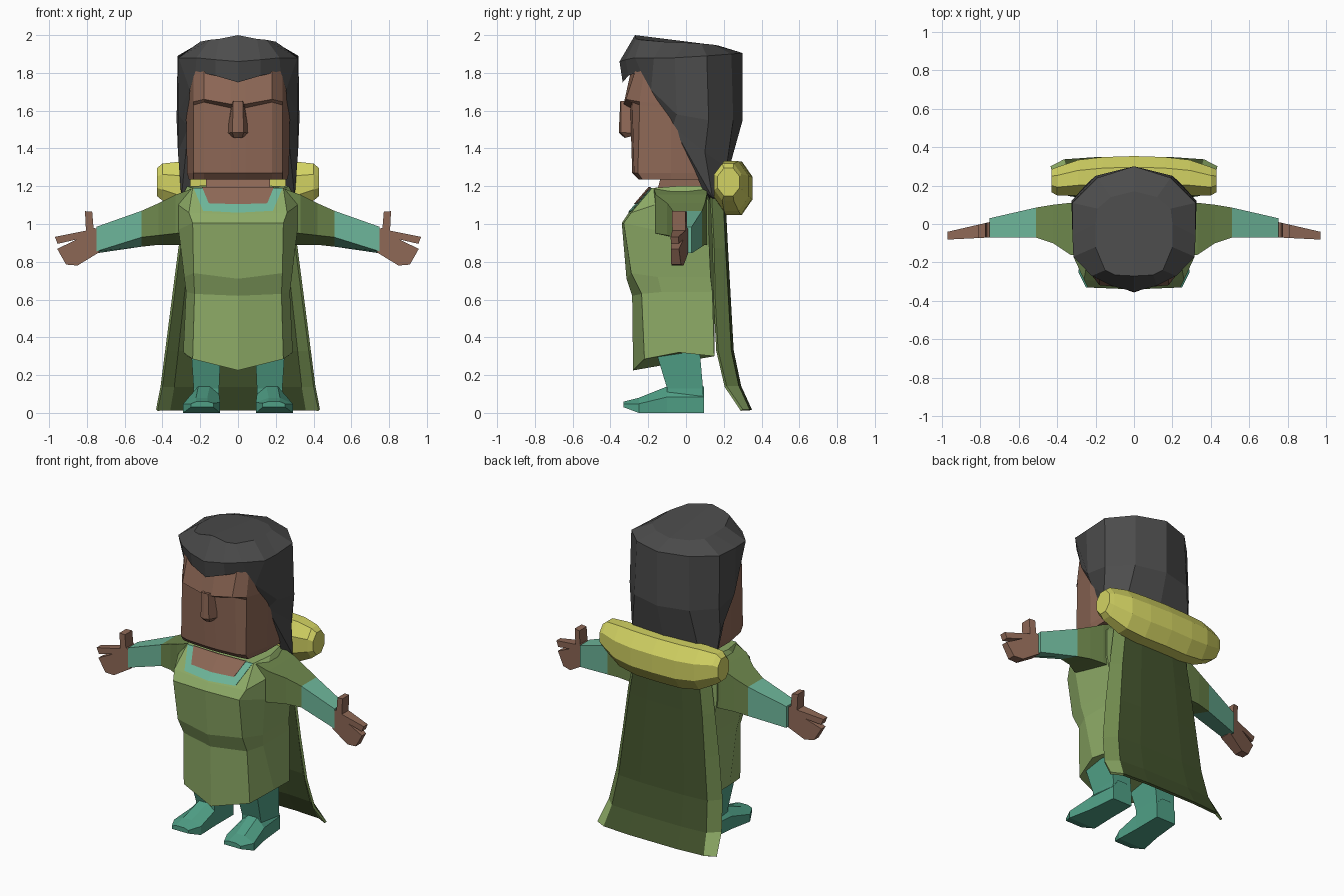
import bpy, bmesh, math


def material(name, rgb):
    m = bpy.data.materials.new(name)
    m.diffuse_color = (*rgb, 1)
    return m


SKIN = material("skin brown", (.27, .138, .093))
HAIR = material("charcoal hair", (.072, .072, .072))
GREEN = material("tunic green", (.27, .41, .135))
OLIVE = material("sleeve olive", (.16, .25, .075))
DARK = material("cape dark green", (.058, .09, .027))
TEAL = material("boot teal", (.08, .35, .24))
CUFF = material("cuff teal", (.155, .47, .325))
YELLOW = material("hood yellow", (.65, .65, .125))


def loft(name, rings, mats, closed=True, caps=(True, True), rule=None, thick=0):
    """Skin rings of points, mirror the result in x, weld the seam."""
    bm = bmesh.new()
    vs = [[bm.verts.new(p) for p in r] for r in rings]
    n = len(rings[0])
    for a, b in zip(vs, vs[1:]):
        for i in range(n if closed else n - 1):
            j = (i + 1) % n
            bm.faces.new((a[i], a[j], b[j], b[i]))
    for use, ring in zip(caps, (vs[0], vs[-1])):
        if use:
            bm.faces.new(ring)
    dup = bmesh.ops.duplicate(bm, geom=bm.verts[:] + bm.edges[:] + bm.faces[:])["geom"]
    for v in dup:
        if isinstance(v, bmesh.types.BMVert):
            v.co.x *= -1
    bmesh.ops.remove_doubles(bm, verts=bm.verts[:], dist=.0005)
    bmesh.ops.dissolve_degenerate(bm, edges=bm.edges[:], dist=.0005)
    bmesh.ops.recalc_face_normals(bm, faces=bm.faces[:])
    if rule:
        for f in bm.faces:
            f.material_index = rule(f.calc_center_median())
    me = bpy.data.meshes.new(name)
    bm.to_mesh(me)
    bm.free()
    for m in mats:
        me.materials.append(m)
    ob = bpy.data.objects.new(name, me)
    bpy.context.collection.objects.link(ob)
    if thick:
        s = ob.modifiers.new("thickness", "SOLIDIFY")
        s.thickness, s.offset = thick, 0
    return ob


def box_ring(x0, x1, y0, y1, z):
    return [(x0, y0, z), (x1, y0, z), (x1, y1, z), (x0, y1, z)]


# Head: half outlines from front centre to back centre, chin to crown
def head_ring(z, yc, yb, yo, w=.275, dz=0):
    return [(0, yc, z), (.04, yc, z), (.18, yb, z + dz), (.235, yo, z + dz * .5),
            (w, -.08, z), (.26, .14, z), (0, .18, z)]


loft("head", [
    head_ring(1.235, -.25, -.24, -.23, .26), head_ring(1.27, -.285, -.275, -.255, .27),
    head_ring(1.615, -.295, -.285, -.245, dz=.03), head_ring(1.635, -.33, -.318, -.247, dz=.025),
    head_ring(1.84, -.285, -.26, -.215)], [SKIN], closed=False)

# Nose
loft("nose", [
    [(0, -.348, 1.65), (.025, -.345, 1.65), (.035, -.27, 1.65)],
    [(0, -.356, 1.485), (.03, -.345, 1.485), (.06, -.27, 1.48)],
    [(0, -.325, 1.455), (.022, -.32, 1.457), (.045, -.27, 1.47)]], [SKIN], closed=False)

# Neck
loft("neck", [[(0, y0, z), (.17, y0, z), (.17, .12, z), (0, .12, z)]
              for z, y0 in ((1.15, -.16), (1.26, -.13))], [SKIN], closed=False)

# Hair: rows from crown to tips; front columns end early at the hairline
fringe = [(0, -.335, 1.75), (.12, -.305, 1.785), (.225, -.24, 1.81), (.255, -.185, 1.71)]
loft("hair", [
    [(0, -.27, 2.0), (.1, -.265, 1.98), (.15, -.24, 1.975), (.2, -.12, 1.965), (.2, .0, 1.96),
     (.19, .08, 1.955), (.12, .14, 1.95), (0, .17, 1.945)],
    [(0, -.352, 1.86), (.12, -.32, 1.87), (.22, -.27, 1.88), (.315, -.17, 1.88),
     (.32, -.06, 1.88), (.32, .11, 1.89), (.19, .24, 1.9), (0, .3, 1.905)],
    fringe + [(.318, -.05, 1.58), (.325, .12, 1.55), (.2, .25, 1.55), (0, .3, 1.55)],
    fringe + [(.262, -.07, 1.515), (.318, .10, 1.38), (.24, .215, 1.3), (0, .23, 1.3)],
    fringe + [(.262, -.07, 1.515), (.30, .14, 1.14), (.22, .2, 1.13), (0, .2, 1.15)],
    fringe + [(.262, -.07, 1.515), (.25, .09, 1.18), (.17, .13, 1.12), (0, .13, 1.12)],
], [HAIR], closed=False, caps=(True, False))

# Tunic body and skirt
loft("tunic", [
    [(0, -.19, 1.19), (.24, -.18, 1.19), (.27, -.05, 1.2), (.24, .09, 1.2), (0, .12, 1.21)],
    [(0, -.31, 1.05), (.26, -.29, 1.06), (.315, -.17, 1.1), (.31, .12, 1.12), (0, .15, 1.12)],
    [(0, -.34, 1.005), (.24, -.33, 1.005), (.315, -.17, .97), (.31, .12, .95), (0, .15, .95)],
    [(0, -.315, .71), (.235, -.29, .74), (.285, -.15, .72), (.28, .13, .72), (0, .15, .72)],
    [(0, -.285, .62), (.23, -.235, .63), (.275, -.13, .64), (.275, .14, .64), (0, .15, .64)],
    [(0, -.28, .225), (.24, -.22, .285), (.29, -.04, .32), (.27, .15, .3), (0, .15, .3)],
], [GREEN], closed=False)


# Neckline plates lying on the chest slope
def neckline(name, outline, lift, mat):
    rings = []
    for dy in (lift, lift - .006):
        rings.append([(x, -.31 + (z - 1.05) * .857 + x * .05 - dy, z) for x, z in outline])
    loft(name, rings, [mat])


neckline("collar", [(0, 1.19), (0, 1.06), (.185, 1.07), (.235, 1.19)], .008, CUFF)
neckline("bare_chest", [(0, 1.195), (0, 1.105), (.155, 1.11), (.19, 1.195)], .014, SKIN)


# Sleeves with teal cuffs: (x, front y, back y, top z, front bottom z, back bottom z)
def arm_ring(x, y0, y1, z1, z0, zb):
    return [(x, y0, z1), (x, y1, z1), (x, y1, zb), (x, y0, z0)]


loft("sleeves", [
    arm_ring(.25, -.17, .11, 1.185, .96, .89), arm_ring(.33, -.16, .11, 1.155, .95, .89),
    arm_ring(.42, -.1, .1, 1.11, .94, .89), arm_ring(.51, -.07, .085, 1.07, .93, .88),
    arm_ring(.75, -.07, .03, .985, .855, .845)],
    [OLIVE, CUFF], rule=lambda c: int(abs(c.x) > .55))

# Hands: palm, thumb and fingers as one slab that narrows to the tips
hand = [(.735, .97), (.765, .98), (.772, 1.065), (.81, 1.068), (.805, .965), (.97, .932),
        (.955, .895), (.855, .918), (.957, .868), (.91, .785), (.85, .78), (.735, .85)]
loft("hands", [[(x, -.03 - .14 * (x - .75) + s * (.04 - .09 * (x - .75)), z) for x, z in hand]
               for s in (-1, 1)], [SKIN])

# Legs and pointed boots
loft("legs", [box_ring(.09, .25, -.17, .07, .36), box_ring(.10, .235, -.1, .09, .13),
              box_ring(.10, .24, -.1, .09, .05)], [TEAL])


def foot_ring(y, x0, x1, z0, z1):
    m = (x0 + x1) / 2
    return [(x0, y, z0), (x1, y, z0), (x1, y, z0 + (z1 - z0) * .6),
            (m + .03, y, z1), (m - .03, y, z1), (x0, y, z0 + (z1 - z0) * .7)]


loft("boots", [foot_ring(.095, .10, .24, 0, .14), foot_ring(-.1, .10, .26, 0, .14),
               foot_ring(-.25, .095, .29, 0, .08), foot_ring(-.33, .13, .25, .03, .06)],
     [TEAL])

# Cape: (z, half width, middle y, edge y), light border and corner patches
cape_rows = [(1.17, .26, .2, .13), (.87, .31, .215, .145), (.6, .345, .23, .15),
             (.33, .38, .245, .165), (.14, .405, .285, .21), (.015, .43, .342, .295)]
loft("cape", [[(0, y, z), (.42 * w, y, z), (.84 * w, y - .012, z), (w, ye, z)]
              for z, w, y, ye in cape_rows], [DARK, OLIVE, GREEN], closed=False,
     caps=(False, False), thick=.015,
     rule=lambda c: 0 if abs(c.x) < .23 + .12 * (1 - c.z) else (2 if c.z < .14 else 1))

# Rolled hood: octagonal sections (x, centre y, centre z, radius y, radius z)
roll = [(0, .255, 1.19, .10, .145), (.16, .25, 1.19, .10, .145), (.29, .24, 1.2, .095, .135),
        (.4, .222, 1.222, .075, .1), (.43, .225, 1.222, .06, .075)]
loft("hood_roll", [[(x, cy + ry * 1.06 * math.cos(a), cz + rz * 1.06 * math.sin(a))
                    for a in [math.pi / 8 + k * math.pi / 4 for k in range(8)]]
                   for x, cy, cz, ry, rz in roll], [YELLOW], caps=(False, True))
